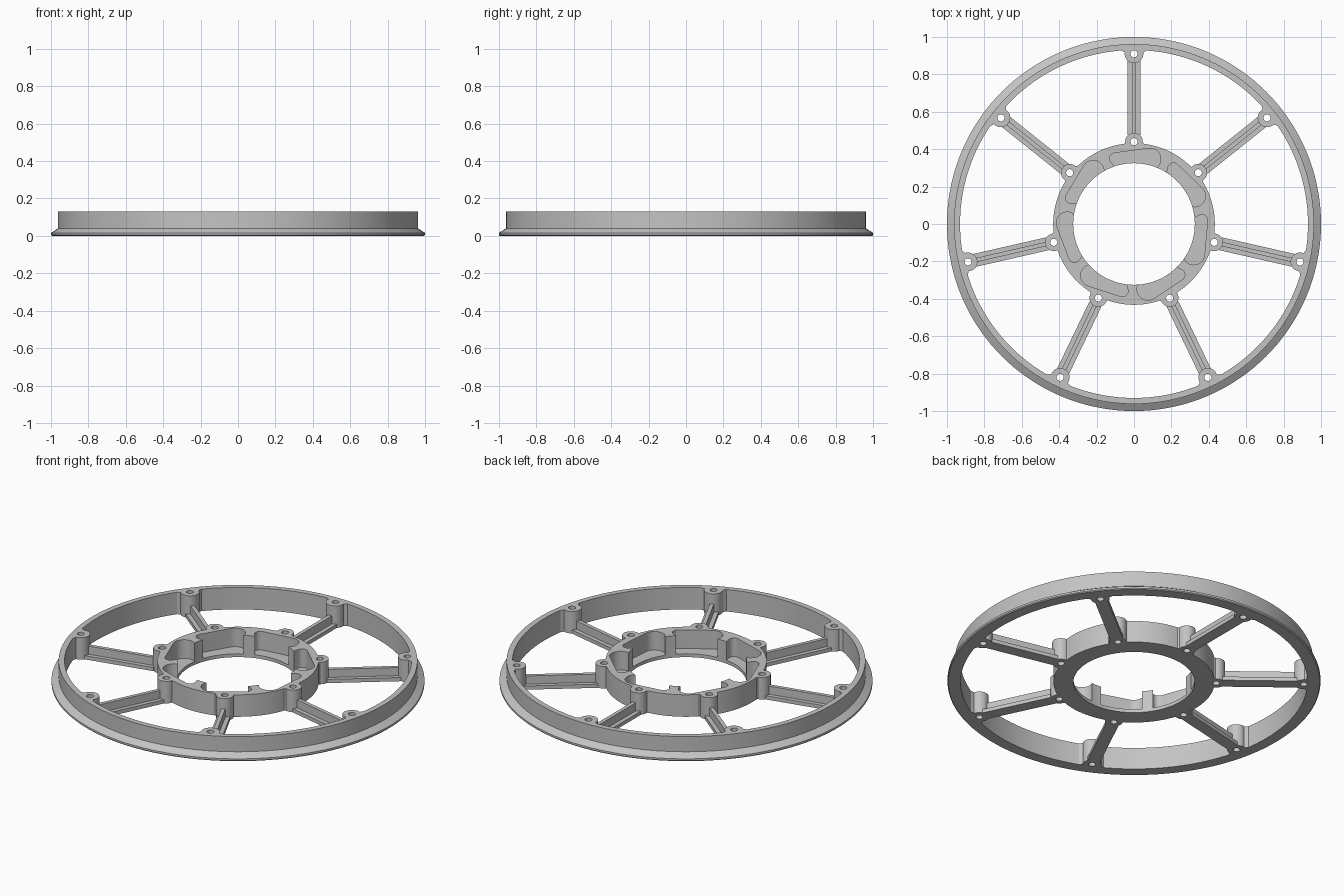
import bpy, bmesh, math
from mathutils import Matrix, Vector
from mathutils.geometry import convex_hull_2d

if "Cube" in bpy.data.objects:
    bpy.data.objects.remove(bpy.data.objects["Cube"])

COUNT = 7          # spokes around the wheel
HEIGHT = 0.13      # overall height
INNER, OUTER = 0.44, 0.91   # boss centre radii
HOLE = 0.019

grey = bpy.data.materials.new("plain grey")
grey.use_nodes = True
colour = (0.55, 0.55, 0.55, 1)
grey.diffuse_color = colour
grey.node_tree.nodes["Principled BSDF"].inputs["Base Color"].default_value = colour


def finish(name, bm):
    bmesh.ops.recalc_face_normals(bm, faces=bm.faces)
    mesh = bpy.data.meshes.new(name)
    bm.to_mesh(mesh)
    bm.free()
    mesh.materials.append(grey)
    obj = bpy.data.objects.new(name, mesh)
    bpy.context.collection.objects.link(obj)
    return obj


def lathe(name, profile, steps=144):
    """Closed (radius, z) profile turned about the z axis."""
    bm = bmesh.new()
    rings = []
    for i in range(steps):
        a = math.tau * i / steps
        rings.append([bm.verts.new((r * math.cos(a), r * math.sin(a), z)) for r, z in profile])
    n = len(profile)
    for i in range(steps):
        p, q = rings[i], rings[(i + 1) % steps]
        for j in range(n):
            k = (j + 1) % n
            bm.faces.new((p[j], q[j], q[k], p[k]))
    return finish(name, bm)


def prism(bm, outline, z0, z1, turn):
    """Extrude an outline upward and rotate it about the z axis."""
    rot = Matrix.Rotation(turn, 3, 'Z')
    low = [bm.verts.new(rot @ Vector((x, y, z0))) for x, y in outline]
    high = [bm.verts.new(rot @ Vector((x, y, z1))) for x, y in outline]
    bm.faces.new(low[::-1])
    bm.faces.new(high)
    n = len(outline)
    for i in range(n):
        j = (i + 1) % n
        bm.faces.new((low[i], low[j], high[j], high[i]))


def ring_of(name, pieces):
    """Repeat (outline, z0, z1) prisms around the wheel."""
    bm = bmesh.new()
    for k in range(COUNT):
        for outline, z0, z1 in pieces:
            prism(bm, outline, z0, z1, math.tau * k / COUNT)
    return finish(name, bm)


def arc(cx, cy, r, start=0, end=360, steps=32):
    angles = [math.radians(start + (end - start) * i / steps) for i in range(steps)]
    return [(cx + r * math.cos(a), cy + r * math.sin(a)) for a in angles]


def box(half, y0, y1):
    return [(-half, y0), (half, y0), (half, y1), (-half, y1)]


def boss(centre, radius, side, flare):
    """Round boss blended into the ring that lies on the given side (+1 out, -1 in)."""
    pts = [(x, y * side) for x, y in arc(0, 0, radius, 170, 370)]
    pts += [(radius + 0.006, 0.011 * side), (flare, 0.026 * side)]
    pts += [(-flare, 0.026 * side), (-radius - 0.006, 0.011 * side)]
    return [(x, y + centre) for x, y in pts]


def cut(obj, cutter):
    mod = obj.modifiers.new("cut", 'BOOLEAN')
    mod.operation = 'DIFFERENCE'
    mod.solver = 'EXACT'
    mod.object = cutter
    bpy.context.view_layer.update()
    result = bpy.data.meshes.new_from_object(
        obj.evaluated_get(bpy.context.evaluated_depsgraph_get()))
    obj.modifiers.clear()
    obj.data = result


# Rim with a sloped flange at its foot
rim = lathe("rim", [(0.93, 0), (0.995, 0), (1, 0.005), (1, 0.016),
                    (0.962, 0.04), (0.962, HEIGHT), (0.93, HEIGHT)])

# Hub ring
hub = lathe("hub", [(0.325, 0), (0.432, 0), (0.432, HEIGHT), (0.325, HEIGHT)])

# Spokes: flat strip with an upright rib
spokes = ring_of("spokes", [(box(0.035, 0.475, 0.875), 0, 0.022),
                            (box(0.011, 0.475, 0.875), 0.01, 0.07)])

# Screw bosses at both ends of each spoke
outer_bosses = ring_of("outer_bosses", [(boss(OUTER, 0.05, 1, 0.085), 0, HEIGHT)])
inner_bosses = ring_of("inner_bosses", [(boss(INNER, 0.047, -1, 0.075), 0, HEIGHT)])

# Cutters: screw holes, and slanted pockets open toward the bore
holes = ring_of("hole_cutter", [(arc(0, c, HOLE, steps=24), -0.1, 0.3) for c in (INNER, OUTER)])
points = arc(-0.1, 0.35, 0.03) + arc(0.085, 0.347, 0.058) + [(-0.09, 0.29), (0.07, 0.28)]
pocket = [points[i] for i in convex_hull_2d([Vector(p) for p in points])]
pockets = ring_of("pocket_cutter", [(pocket, 0.02, 0.3)])

cut(hub, pockets)
for part in (hub, outer_bosses, inner_bosses):
    cut(part, holes)
for helper in (holes, pockets):
    bpy.data.objects.remove(helper)

# Smooth the round walls, keep the edges crisp
bpy.ops.object.select_all(action='DESELECT')
for part in (rim, hub, spokes, outer_bosses, inner_bosses):
    part.select_set(True)
bpy.context.view_layer.objects.active = rim
bpy.ops.object.shade_smooth_by_angle(angle=math.radians(30))
